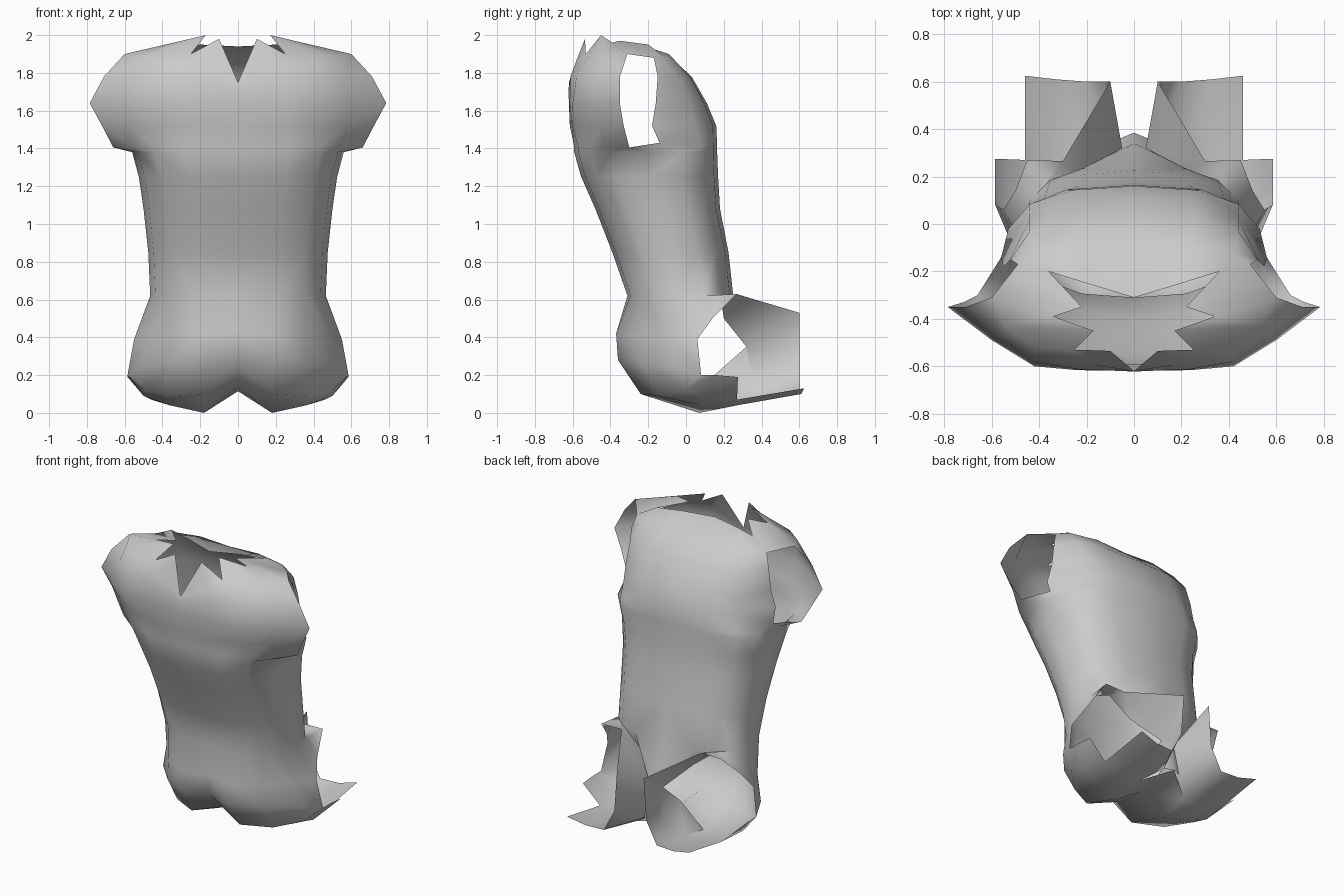
import bpy
from math import sin, cos, pi, radians

if "Cube" in bpy.data.objects:
    bpy.data.objects.remove(bpy.data.objects["Cube"])

parts = []


def build(verts, faces):
    # half-shell piece; all pieces are joined and mirrored at the end
    me = bpy.data.meshes.new("torso_shell")
    me.from_pydata(verts, [], faces)
    ob = bpy.data.objects.new("torso_shell", me)
    bpy.context.collection.objects.link(ob)
    parts.append(ob)


def grid(rows, skip=()):
    n = len(rows[0])
    verts = [p for r in rows for p in r]
    faces = [(i * n + j, i * n + j + 1, (i + 1) * n + j + 1, (i + 1) * n + j)
             for i in range(len(rows) - 1) for j in range(n - 1) if (i, j) not in skip]
    return verts, faces


def half_ring(z, w, y0, y1, e=0.78):
    # half cross-section from y0 round the side to y1, nine points
    out = []
    for i in range(9):
        a = pi * i / 8
        s, c = max(sin(a), 0), cos(a)
        c = abs(c) ** e * (1 if c > 0 else -1)
        x = w * s ** e if 0 < i < 8 else 0
        out.append((x, (y0 + y1) / 2 - (y1 - y0) / 2 * c, z))
    return out


def chest_row(z, rim_back, rim_front, y0, y1, bend=.03):
    # chest section whose 5th and 6th points are the two sides of the armhole
    bx, by = rim_back
    fx, fy = rim_front
    return [(0, y0, z), (.24, y0 + bend * .2, z), (.42, y0 + bend, z),
            (.42 + (bx - .42) * .5, y0 + bend + (by - y0 - bend) * .45, z), (bx, by, z),
            (fx, fy, z), (.44, fy + (y1 - fy) * .66, z),
            (.26, fy + (y1 - fy) * .95, z), (0, y1, z)]


# torso: waist to armpit, chest with armholes, shoulders, ragged neck opening
waist = half_ring(.62, .465, -.31, .25)
armpit = half_ring(1.38, .56, -.592, .165, .7)
sleeve_base = [(x, y, 1.41) for x, y, z in armpit]
sleeve_base[3:6] = [(.565, -.43, 1.405), (.66, -.3, 1.405), (.56, -.14, 1.43)]
rows = [waist,
        half_ring(.85, .475, -.39, .225),
        half_ring(1.08, .5, -.48, .18),
        half_ring(1.25, .525, -.555, .17, .75),
        armpit,
        sleeve_base,
        chest_row(1.52, (.72, -.33), (.55, -.18), -.615, .16, .06),
        chest_row(1.64, (.785, -.35), (.53, -.16), -.62, .11, .02),
        chest_row(1.78, (.71, -.35), (.52, -.15), -.62, .03, .04),
        [(0, -.62, 1.74), (.2, -.59, 1.84), (.42, -.52, 1.88), (.54, -.43, 1.88),
         (.6, -.31, 1.9), (.49, -.17, 1.88), (.42, -.12, 1.89), (.22, -.09, 1.9), (0, -.09, 1.89)],
        [(0, -.62, 1.75), (.1, -.535, 1.98), (.25, -.53, 1.9), (.17, -.45, 2.0),
         (.34, -.39, 1.96), (.22, -.35, 1.97), (.36, -.2, 1.95), (.2, -.25, 1.95), (0, -.31, 1.94)]]
rows[8][0] = (0, -.622, 1.7)
build(*grid(rows, {(i, 4) for i in range(5, 9)}))

# seat: from the waist down and under as a bowl with open sides
seat = [waist[:5],
        [(0, -.34, .43), (.18, -.37, .42), (.35, -.25, .41), (.49, -.07, .4), (.55, .06, .39)],
        [(0, -.28, .26), (.18, -.36, .28), (.37, -.23, .26), (.53, -.05, .24), (.585, .08, .2)],
        [(0, -.15, .14), (.18, -.24, .1), (.36, -.14, .09), (.5, -.01, .12), (.585, .12, .2)],
        [(0, .07, .115), (.18, .07, 0), (.36, .08, .04), (.5, .1, .09), (.585, .16, .2)],
        [(0, .385, .13), (.18, .27, .04), (.36, .27, .04), (.46, .27, .07), (.585, .275, .19)]]
build(*grid(seat))

# thigh undersides: trough running forward, inner side turning up
thigh = [[(.05, .32, .35), (.06, .36, .13), (.18, .27, .04), (.36, .27, .04), (.46, .27, .07)],
         [(.1, .6, .53), (.12, .6, .25), (.2, .6, .1), (.33, .61, .1), (.46, .625, .13)]]
build(*grid(thigh))

# thigh tops: torn flap joining waist, hip and inner thigh
top = [waist[4], waist[5], waist[6], (.55, .06, .39), (.5, .14, .5), (.45, .27, .63),
       (.3, .265, .63), (.1, .6, .53), (.05, .32, .35), (.2, .2, .5)]
build(top, [(0, 1, 4, 3), (1, 5, 4), (1, 2, 6, 5), (2, 9, 6), (6, 9, 8, 7)])

# crotch: belly panel running down between the thighs
crotch = [waist[6], waist[7], waist[8], (.2, .2, .5), (.05, .32, .35), (0, .34, .36),
          (0, .385, .13), (.06, .36, .13), (.06, .15, .2), (.18, .27, .04), (.18, .07, 0)]
build(crotch, [(0, 1, 4, 3), (1, 2, 5, 4), (4, 5, 6, 7), (4, 7, 8), (7, 9, 8), (9, 10, 8)])

# join, weld and mirror into one continuous shell
bpy.ops.object.select_all(action='DESELECT')
for ob in parts:
    ob.select_set(True)
bpy.context.view_layer.objects.active = parts[0]
bpy.ops.object.join()
mirror = parts[0].modifiers.new("mirror", 'MIRROR')
mirror.merge_threshold = 0.002
bpy.ops.object.modifier_apply(modifier="mirror")
bpy.ops.object.mode_set(mode='EDIT')
bpy.ops.mesh.select_all(action='SELECT')
bpy.ops.mesh.remove_doubles(threshold=0.002)
bpy.ops.mesh.normals_make_consistent(inside=False)
bpy.ops.object.mode_set(mode='OBJECT')
bpy.ops.object.shade_smooth_by_angle(angle=radians(75))
